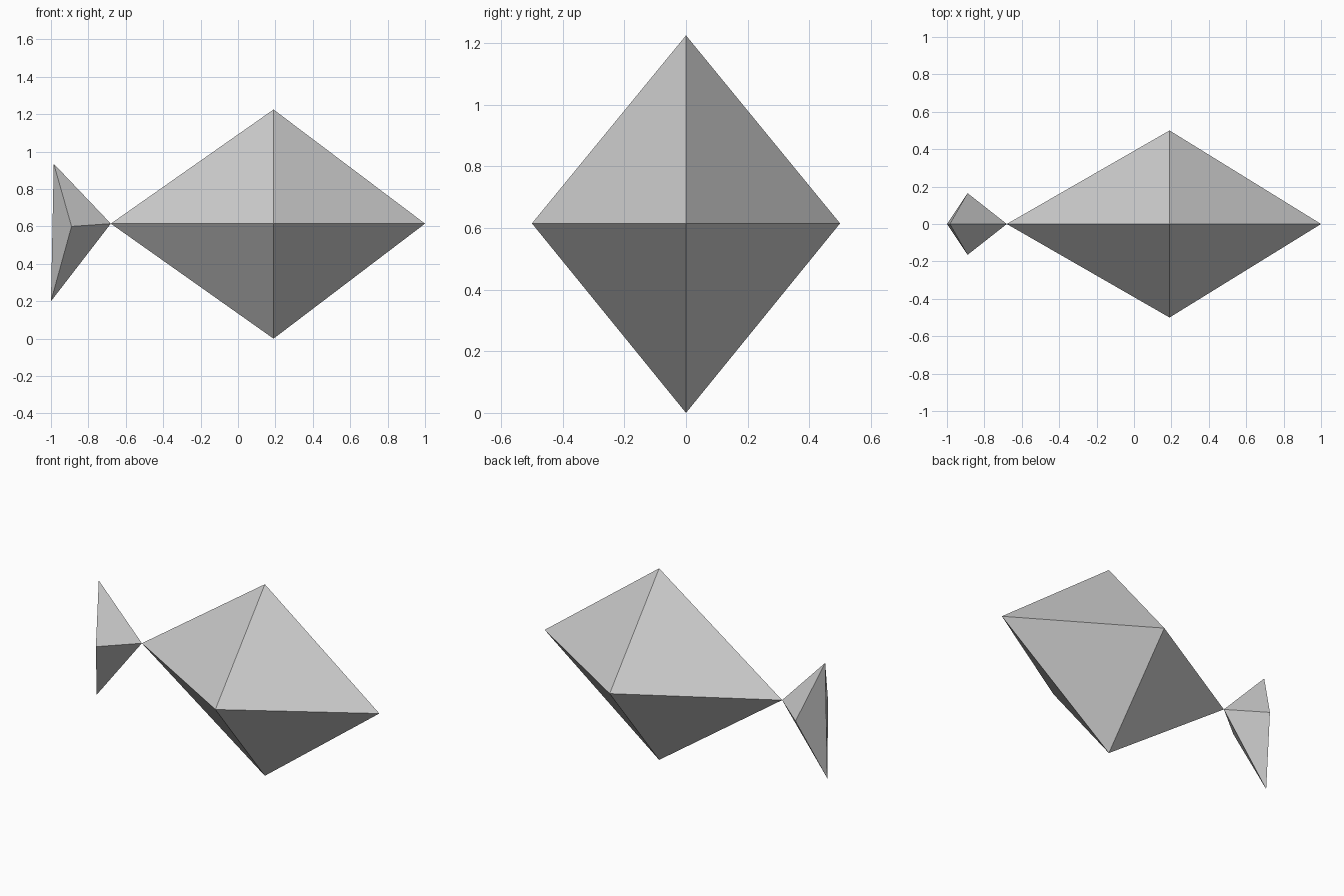
import bpy

# Remove the default cube
cube = bpy.data.objects.get("Cube")
if cube:
    bpy.data.objects.remove(cube, do_unlink=True)

# Single flat grey
GREY = (0.6, 0.6, 0.6, 1.0)
grey = bpy.data.materials.new("light_grey")
grey.use_nodes = True
grey.diffuse_color = GREY
grey.node_tree.nodes["Principled BSDF"].inputs["Base Color"].default_value = GREY


def double_pyramid(name, ring, half_width, side):
    """Closed outline in the y = 0 plane, joined to a point on each side."""
    n = len(ring)
    verts = [(x, 0, z) for x, z in ring]
    verts += [(side[0], s * half_width, side[1]) for s in (-1, 1)]
    faces = []
    for i in range(n):
        j = (i + 1) % n
        faces += [(i, j, n), (j, i, n + 1)]
    mesh = bpy.data.meshes.new(name)
    mesh.from_pydata(verts, [], faces)
    mesh.materials.append(grey)
    obj = bpy.data.objects.new(name, mesh)
    bpy.context.collection.objects.link(obj)
    return obj


# Outlines run counter-clockwise seen from the front
joint = (-0.68, 0.615)

# Body: stretched octahedron
double_pyramid("body", [joint, (0.19, 0), (1.0, 0.615), (0.19, 1.225)],
               0.5, (0.19, 0.615))

# Tail fin: triangular outline with a bulge on each side
double_pyramid("tail_fin", [joint, (-0.985, 0.935), (-1.0, 0.2)],
               0.165, (-0.89, 0.6))
